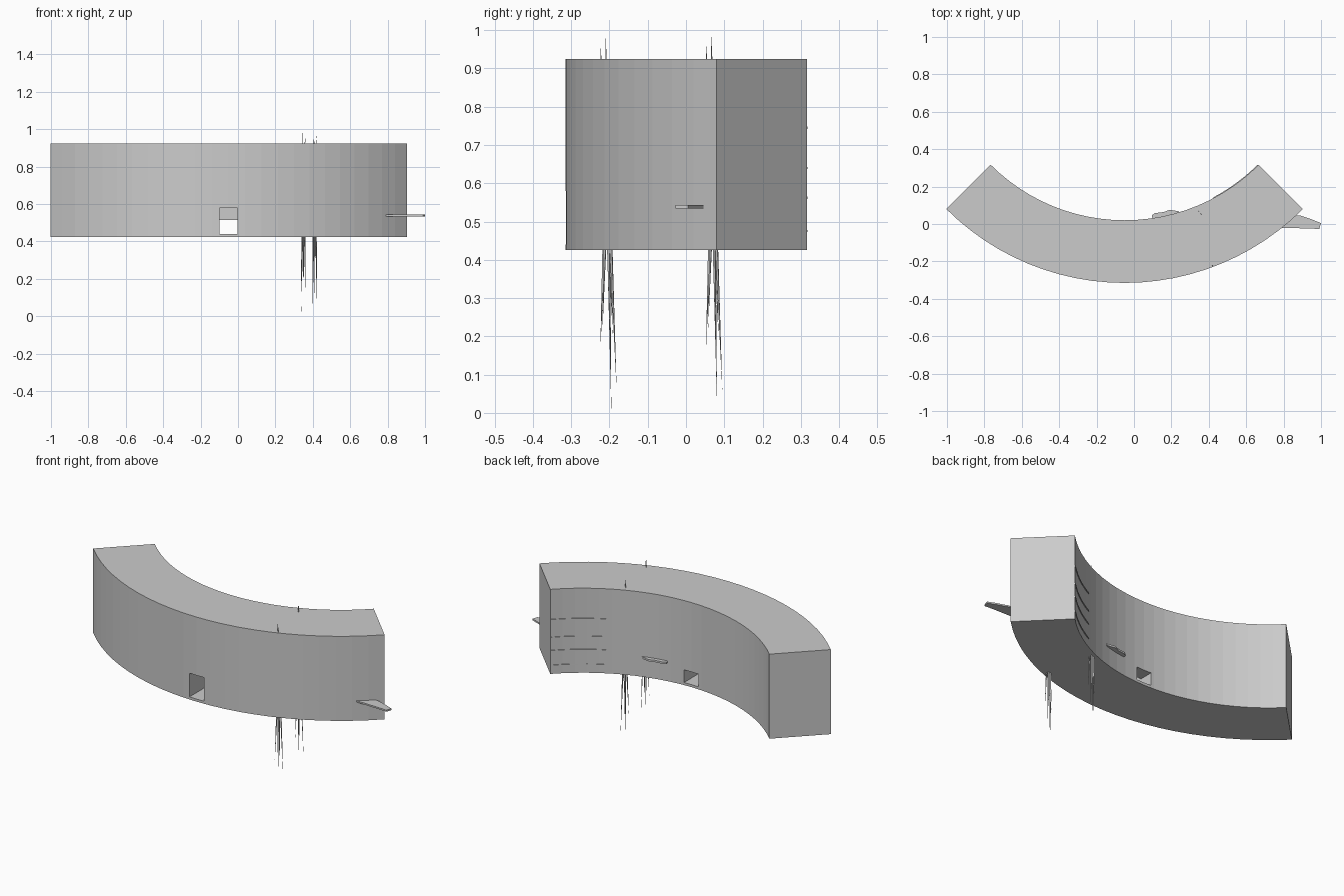
import bpy, bmesh, math
from mathutils import Vector

if "Cube" in bpy.data.objects:
    bpy.data.objects.remove(bpy.data.objects["Cube"])

CX, CY, R_OUT, R_IN = -0.05, 1.033, 1.348, 1.013
Z0, Z1 = 0.425, 0.925


def arc(r, a):
    return CX + r * math.sin(a), CY - r * math.cos(a)


def finish(name, bm):
    bmesh.ops.recalc_face_normals(bm, faces=bm.faces)
    me = bpy.data.meshes.new(name)
    bm.to_mesh(me)
    bm.free()
    ob = bpy.data.objects.new(name, me)
    bpy.context.collection.objects.link(ob)
    return ob


def prism(bm, outline, z0, z1):
    lo = [bm.verts.new((x, y, z0)) for x, y in outline]
    hi = [bm.verts.new((x, y, z1)) for x, y in outline]
    n = len(outline)
    bm.faces.new(lo[::-1])
    bm.faces.new(hi)
    for i in range(n):
        j = (i + 1) % n
        bm.faces.new((lo[i], lo[j], hi[j], hi[i]))


# Quarter-ring wall
N = 24
angles = [math.radians(-45 + 90 * i / N) for i in range(N + 1)]
bm = bmesh.new()
prism(bm, [arc(R_OUT, a) for a in angles] + [arc(R_IN, a) for a in reversed(angles)], Z0, Z1)
wall = finish("curved_wall", bm)


# Opening through the wall: tall at the front, low at the back
def cut(y0, y1, z0, z1):
    bm = bmesh.new()
    prism(bm, [(-0.098, y0), (-0.002, y0), (-0.002, y1), (-0.098, y1)], z0, z1)
    cutter = finish("cutter", bm)
    cutter.hide_render = True
    mod = wall.modifiers.new("opening", 'BOOLEAN')
    mod.operation, mod.solver, mod.object = 'DIFFERENCE', 'EXACT', cutter
    bpy.context.view_layer.objects.active = wall
    bpy.ops.object.modifier_apply(modifier=mod.name)
    bpy.data.objects.remove(cutter)


cut(-0.5, 0.2, 0.44, 0.515)
cut(-0.5, -0.06, 0.44, 0.58)


# Thin tapering strands hanging below and poking out above
def spike(bm, p, q, r):
    p, q = Vector(p), Vector(q)
    base = [bm.verts.new(p + Vector((math.cos(t), math.sin(t), 0)) * r)
            for t in (0.3, 2.4, 4.5)]
    tip = bm.verts.new(q)
    bm.faces.new(base[::-1])
    for i in range(3):
        bm.faces.new((base[i], base[(i + 1) % 3], tip))


# dx, dy and tip height of each strand
strands = [(-0.013, -0.018, 0.16), (0.012, -0.012, 0.22), (0.0, 0.01, 0.1),
           (0.012, 0.025, 0.055), (-0.013, 0.015, 0.2), (-0.012, 0.011, 0.005)]
for name, x, y, low in (("front_strands", 0.41, -0.206, 0.0),
                        ("back_strands", 0.35, 0.07, 0.02)):
    bm = bmesh.new()
    for i, (dx, dy, z) in enumerate(strands):
        tip_z = low if i == 5 else z
        spike(bm, (x + dx * 0.5, y + dy * 0.4, 0.45), (x + dx, y + dy, tip_z), 0.005)
    spike(bm, (x - 0.004, y - 0.002, 0.9), (x - 0.004, y - 0.004, 0.985), 0.003)
    spike(bm, (x + 0.005, y - 0.015, 0.9), (x + 0.012, y - 0.018, 0.97), 0.003)
    finish(name, bm)

# Flat slivers sticking out of the outer and inner faces
bm = bmesh.new()
prism(bm, [(0.78, -0.02), (0.86, -0.022), (0.96, -0.025), (0.99, -0.028), (1.0, 0.005),
           (0.95, 0.025), (0.89, 0.045), (0.80, 0.05)], 0.534, 0.543)
finish("outer_sliver", bm)
bm = bmesh.new()
prism(bm, [(0.10, 0.025), (0.24, 0.04), (0.24, 0.068), (0.19, 0.076), (0.16, 0.064),
           (0.11, 0.058), (0.095, 0.045)], 0.534, 0.545)
finish("inner_sliver", bm)

# Thin raised lines along the inner face near the right end
bm = bmesh.new()
for z in (0.745, 0.64, 0.562, 0.475):
    span = [math.radians(28 + 16.8 * i / 6) for i in range(7)]
    prism(bm, [arc(R_IN + 0.01, a) for a in span] +
          [arc(R_IN - 0.004, a) for a in reversed(span)], z - 0.003, z + 0.003)
finish("inner_ridges", bm)
